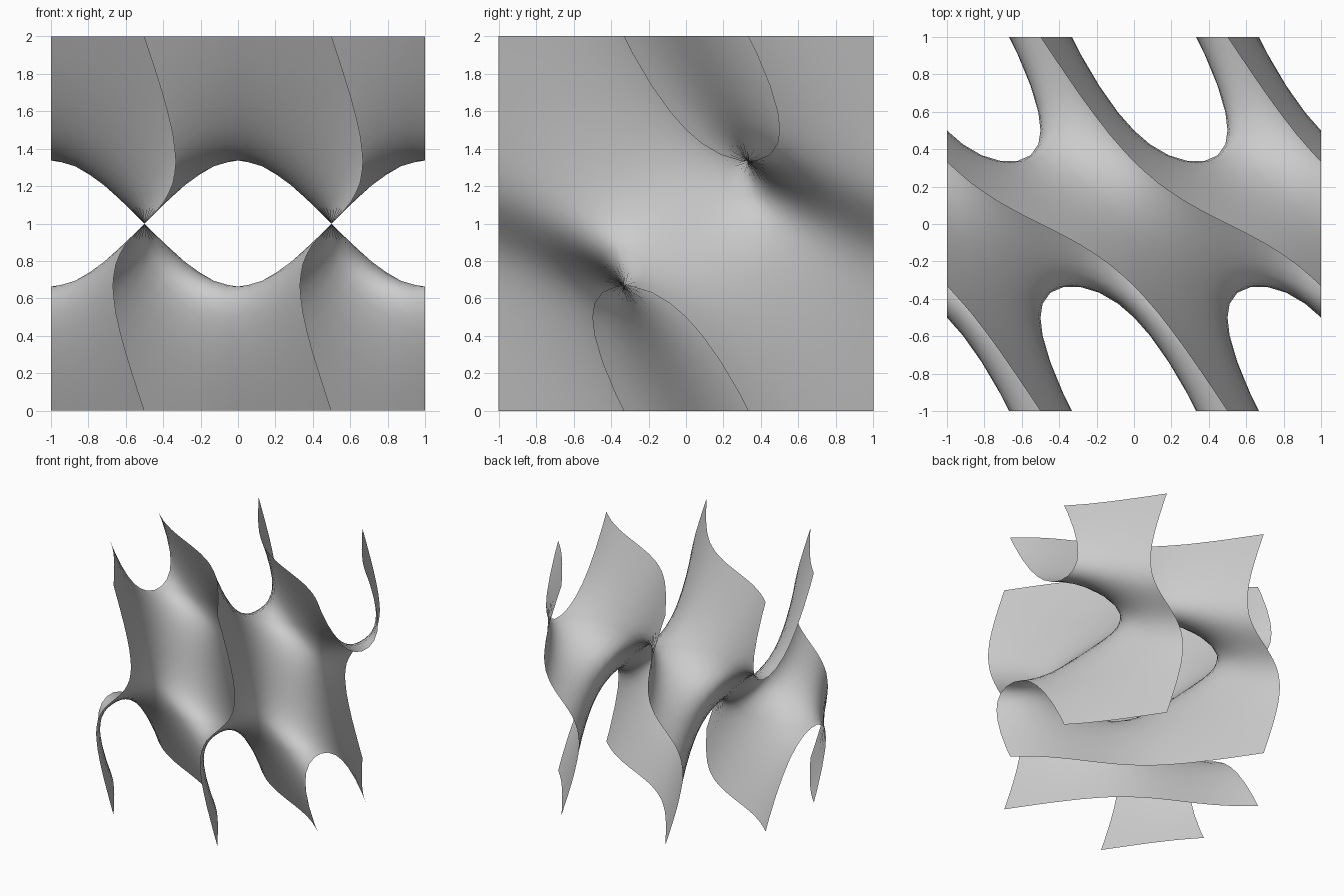
import bpy, bmesh
from math import pi, sin, cos
from mathutils import Vector

cube = bpy.data.objects.get("Cube")
if cube:
    bpy.data.objects.remove(cube)

STEPS = 7
H = pi / 2


def settle(p):
    """Slide a point onto the surface cos a + cos b + cos c = 0."""
    for _ in range(12):
        slope = Vector([sin(c) for c in p])
        p = p + slope * (sum(cos(c) for c in p) / max(slope.length_squared, 0.05))
    return p


# One six-cornered saddle patch filling an eighth of a cell
corners = [Vector(c) * H for c in
           ((0, 2, 1), (0, 1, 2), (1, 0, 2), (2, 0, 1), (2, 1, 0), (1, 2, 0))]
centre = Vector((H, H, H))
patch = []
for s in range(6):
    a = (corners[s] - centre) / STEPS
    b = (corners[(s + 1) % 6] - centre) / STEPS
    grid = {(i, j): settle(centre + a * i + b * j)
            for i in range(STEPS + 1) for j in range(STEPS + 1 - i)}
    for i, j in grid:
        if i + j < STEPS:
            patch.append([grid[i, j], grid[i + 1, j], grid[i, j + 1]])
            if i + j < STEPS - 1:
                patch.append([grid[i + 1, j], grid[i + 1, j + 1], grid[i, j + 1]])


def place(p, cell):
    """Mirror the patch into a cell, then shear the lattice."""
    u, v, w = [n * pi + (c if n % 2 == 0 else pi - c) for c, n in zip(p, cell)]
    v += pi
    return Vector((u, v - u, w - v)) / pi + Vector((0, 0, 1))


# Repeat the patch over every cell that reaches the box
bm = bmesh.new()
for i in (-1, 0):
    for j in range(-3, 1):
        for k in range(-3, 3):
            for tri in patch:
                pts = [place(p, (i, j, k)) for p in tri]
                if (i + j + k) % 2:
                    pts.reverse()
                bm.faces.new([bm.verts.new(p) for p in pts])
bmesh.ops.remove_doubles(bm, verts=bm.verts[:], dist=0.0005)

# Trim the sheet to the box
middle = Vector((0, 0, 1))
for axis in range(3):
    for side in (-1, 1):
        n = Vector()
        n[axis] = side
        bmesh.ops.bisect_plane(bm, geom=bm.verts[:] + bm.edges[:] + bm.faces[:],
                               dist=0.00001, plane_co=middle + n, plane_no=n,
                               clear_outer=True)

mesh = bpy.data.meshes.new("periodic_sheet")
bm.to_mesh(mesh)
bm.free()
for f in mesh.polygons:
    f.use_smooth = True
sheet = bpy.data.objects.new("periodic_sheet", mesh)
bpy.context.collection.objects.link(sheet)

# Plain grey
grey = bpy.data.materials.new("light grey")
grey.use_nodes = True
colour = (0.6, 0.6, 0.6, 1)
grey.diffuse_color = colour
grey.node_tree.nodes["Principled BSDF"].inputs["Base Color"].default_value = colour
mesh.materials.append(grey)
